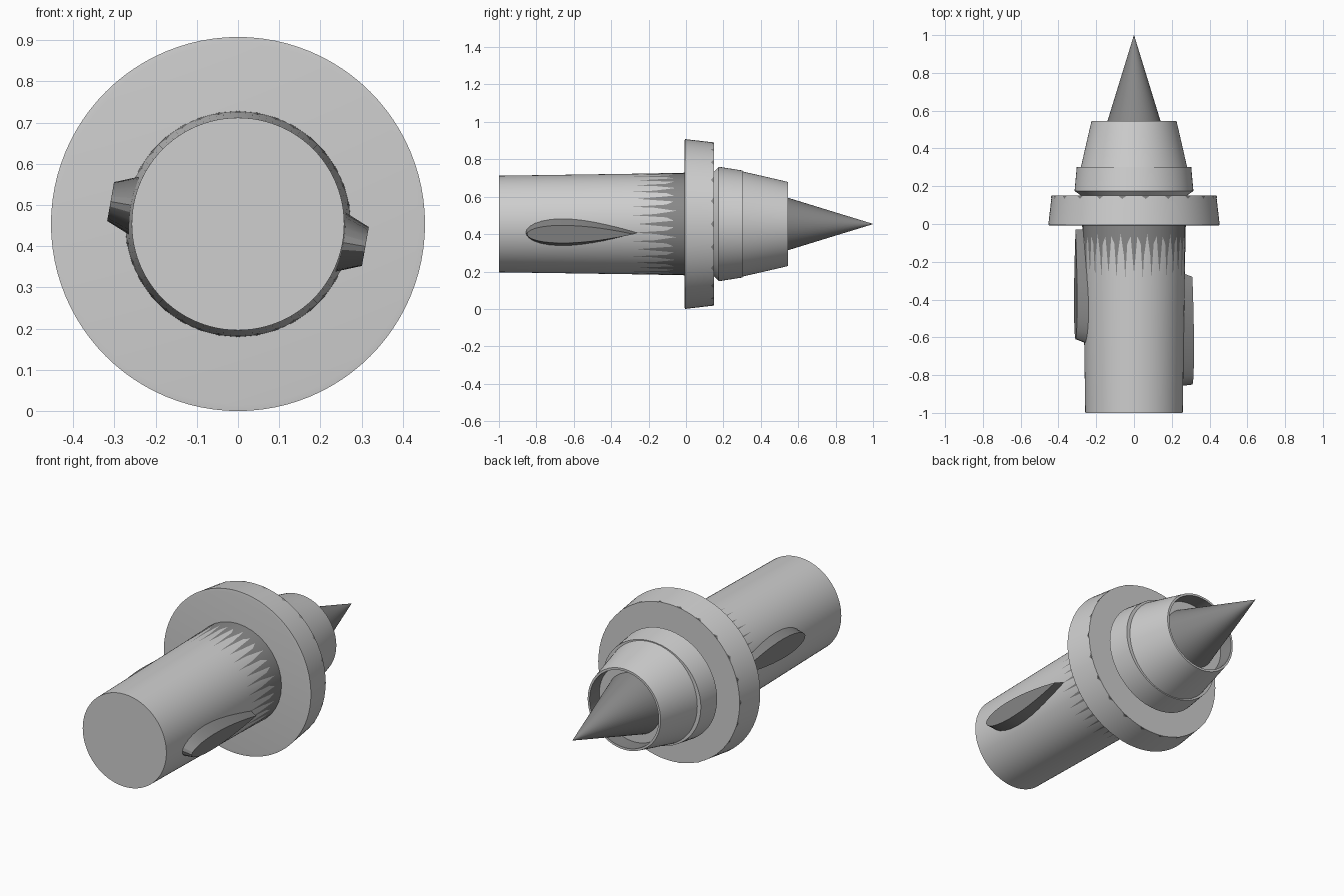
import bpy, bmesh, math
from mathutils import Matrix

if "Cube" in bpy.data.objects:
    bpy.data.objects.remove(bpy.data.objects["Cube"])

AXIS_Z = 0.454


def material(name, value):
    m = bpy.data.materials.new(name)
    m.use_nodes = True
    color = (value, value, value, 1)
    m.diffuse_color = color
    m.node_tree.nodes["Principled BSDF"].inputs["Base Color"].default_value = color
    return m


LIGHT = material("light_grey", 0.62)
DARK = material("dark_grey", 0.25)


def finish(name, bm, mat):
    bmesh.ops.remove_doubles(bm, verts=bm.verts, dist=1e-6)
    bmesh.ops.recalc_face_normals(bm, faces=bm.faces)
    mesh = bpy.data.meshes.new(name)
    bm.to_mesh(mesh)
    bm.free()
    mesh.materials.append(mat)
    obj = bpy.data.objects.new(name, mesh)
    bpy.context.collection.objects.link(obj)
    bpy.ops.object.select_all(action="DESELECT")
    obj.select_set(True)
    bpy.context.view_layer.objects.active = obj
    bpy.ops.object.shade_smooth_by_angle(angle=math.radians(25))
    return obj


def lathe(name, profile, mat, sides=96, side_bulge=0.0):
    """Revolve (radius, y) points about the long axis."""
    bm = bmesh.new()
    rings = []
    for i, (r, y) in enumerate(profile):
        ring = []
        for k in range(sides):
            a = math.tau * k / sides
            extra = side_bulge * math.cos(a) ** 2 * i / (len(profile) - 1)
            ring.append(bm.verts.new(((r + extra) * math.cos(a), y,
                                      AXIS_Z + (r + extra) * math.sin(a))))
        rings.append(ring)
    for a, b in zip(rings, rings[1:]):
        for k in range(sides):
            n = (k + 1) % sides
            bm.faces.new((a[k], a[n], b[n], b[k]))
    for ring, (r, y) in ((rings[0], profile[0]), (rings[-1], profile[-1])):
        if r > 0.001:
            bm.faces.new(ring)
    return finish(name, bm, mat)


def fin(name, angle, y_base, y_top):
    """Teardrop pad with sloped walls; y ranges run from blunt end to tip."""
    bm = bmesh.new()
    steps = 32
    rings = []
    for radius, half, (y0, y1) in ((0.235, 0.08, y_base), (0.314, 0.048, y_top)):
        ring = []
        for k in range(steps):
            a = math.tau * k / steps
            t = (1 - math.cos(a)) / 2
            w = half * math.sin(a) * math.cos(a / 2) ** 2 / 0.65
            # blunt at t = 0, slender at t = 1
            w = math.copysign(half * 2.6 * math.sqrt(t) * (1 - t) ** 1.0,
                              math.sin(a)) if k % (steps // 2) else 0
            ring.append(bm.verts.new((radius, y0 + (y1 - y0) * t, w)))
        rings.append(ring)
    for k in range(steps):
        n = (k + 1) % steps
        bm.faces.new((rings[0][k], rings[0][n], rings[1][n], rings[1][k]))
    bm.faces.new(rings[0])
    bm.faces.new(rings[1])
    turn = Matrix.Translation((0, 0, AXIS_Z)) @ Matrix.Rotation(angle, 4, "Y")
    bmesh.ops.transform(bm, matrix=turn, verts=bm.verts)
    return finish(name, bm, DARK)


# Stem with a dark serrated collar showing through next to the flange
lathe("stem", [(0.258, -1), (0.273, 0)], LIGHT)
lathe("stem_collar", [(0.2675, -0.34), (0.2743, 0)], DARK, sides=36)

# Flange disc and the dark ticks along its rear edge
lathe("flange", [(0.438, -0.008), (0.454, -0.006), (0.436, 0.15)], LIGHT)
lathe("flange_ticks", [(0.436, 0.09), (0.4385, 0.148)], DARK, sides=22)

# Cowl: base ring, tapered shell with a recessed mouth
lathe("cowl_base_ring", [(0.28, 0.15), (0.306, 0.175), (0.286, 0.302)],
      LIGHT, side_bulge=0.017)
cowl = lathe("cowl", [(0.284, 0.29), (0.281, 0.302), (0.246, 0.455), (0.225, 0.545),
                      (0.213, 0.545), (0.213, 0.46)], LIGHT)
cowl.data.materials.append(DARK)
for face in cowl.data.polygons:
    c = face.center
    radius = math.hypot(c.x, c.z - AXIS_Z)
    if 0.2 < radius < 0.22 and abs(face.normal.y) < 0.2:
        face.material_index = 1

# Pointed cone in the mouth
lathe("nose_cone", [(0.168, 0.455), (0.0005, 1.0)], DARK, sides=64)

# Staggered fins on both sides of the stem
fin("left_fin", math.radians(10), (-0.86, -0.25), (-0.85, -0.28))
fin("right_fin", math.radians(190), (-0.64, -0.03), (-0.61, -0.03))
